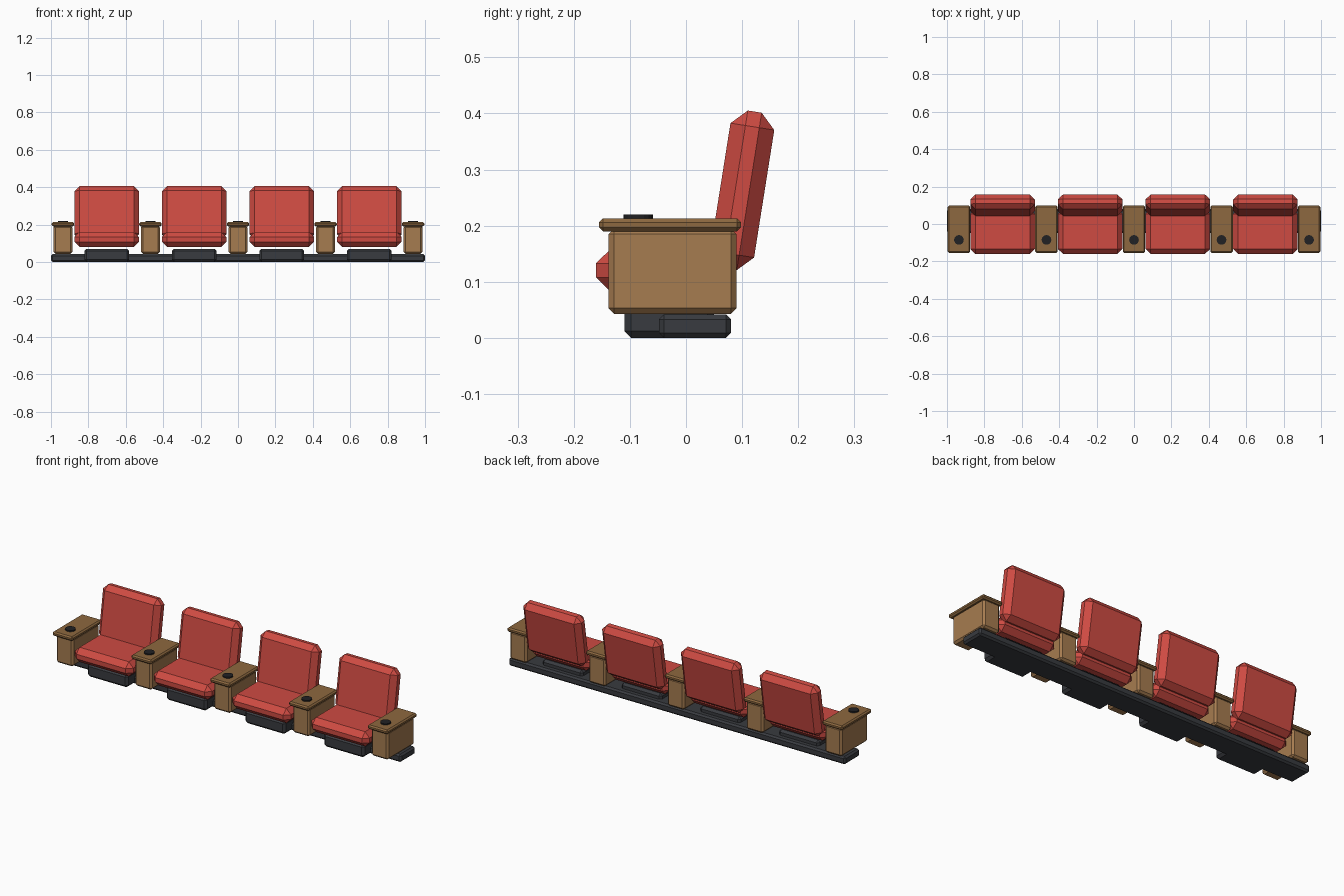
import bpy, bmesh
from math import radians

if "Cube" in bpy.data.objects:
    bpy.data.objects.remove(bpy.data.objects["Cube"])


def material(name, color):
    m = bpy.data.materials.new(name)
    m.diffuse_color = (*color, 1)
    m.use_nodes = True
    m.node_tree.nodes["Principled BSDF"].inputs["Base Color"].default_value = m.diffuse_color
    return m


RED = material("red_fabric", (0.62, 0.07, 0.055))
WOOD = material("wood", (0.38, 0.20, 0.08))
DARK_WOOD = material("dark_wood", (0.27, 0.14, 0.05))
METAL = material("dark_metal", (0.04, 0.043, 0.05))
BLACK = material("black_plastic", (0.015, 0.015, 0.017))


def finish(name, bm, mat, location, tilt=0):
    mesh = bpy.data.meshes.new(name)
    bm.to_mesh(mesh)
    bm.free()
    mesh.materials.append(mat)
    obj = bpy.data.objects.new(name, mesh)
    obj.location = location
    obj.rotation_euler.x = tilt
    bpy.context.collection.objects.link(obj)
    return obj


def box(name, center, size, chamfer, mat, tilt=0):
    bm = bmesh.new()
    bmesh.ops.create_cube(bm, size=1)
    bmesh.ops.scale(bm, vec=size, verts=bm.verts)
    bmesh.ops.bevel(bm, geom=bm.edges[:], offset=chamfer, segments=1,
                    affect='EDGES')
    return finish(name, bm, mat, center, tilt)


def disc(name, center, radius, height, mat):
    bm = bmesh.new()
    bmesh.ops.create_cone(bm, cap_ends=True, segments=16, radius1=radius,
                          radius2=radius, depth=height)
    return finish(name, bm, mat, center)


PITCH = 0.468

# floor rail under the whole row
box("floor_rail", (0, 0.016, 0.021), (2.0, 0.128, 0.042), 0.009, METAL)

# four seats: pedestal, cushion and reclined backrest
for i in range(4):
    x = (i - 1.5) * PITCH
    box(f"pedestal_{i + 1}", (x, -0.03, 0.035), (0.24, 0.16, 0.07), 0.012, METAL)
    box(f"seat_cushion_{i + 1}", (x, -0.04, 0.1205), (0.346, 0.24, 0.079), 0.027, RED)
    box(f"backrest_{i + 1}", (x, 0.1003, 0.263), (0.346, 0.079, 0.284), 0.027, RED,
        radians(-9))

# five armrests: body, overhanging top and cup holder
for i in range(5):
    x = (i - 2) * PITCH
    box(f"arm_body_{i + 1}", (x, -0.024, 0.119), (0.10, 0.228, 0.152), 0.01, WOOD)
    box(f"arm_top_{i + 1}", (x, -0.0285, 0.2015), (0.12, 0.253, 0.023), 0.007, DARK_WOOD)
    disc(f"cup_holder_{i + 1}", (x, -0.085, 0.2145), 0.026, 0.01, BLACK)
